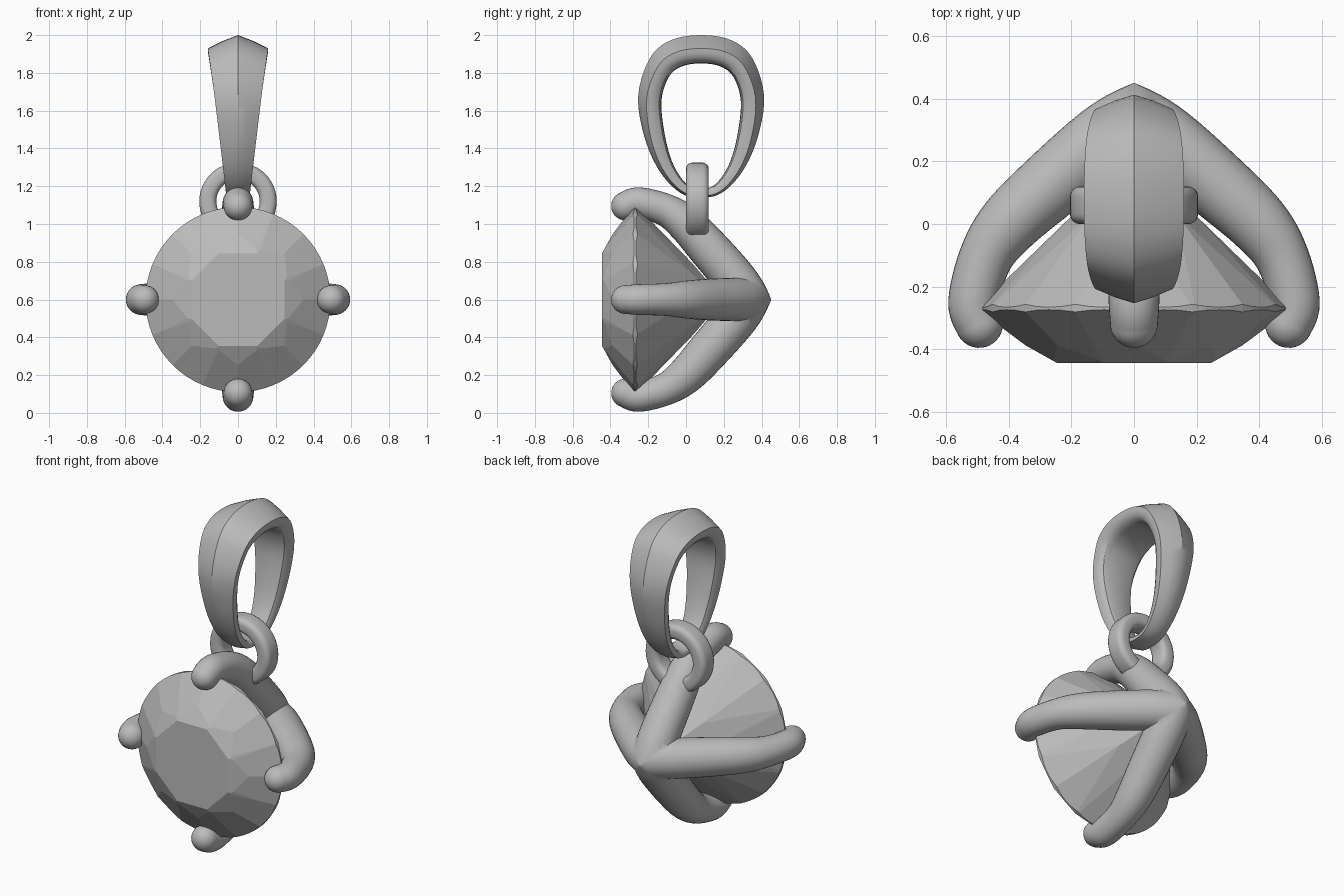
import bpy, bmesh
from math import pi, sin, cos
from mathutils import Vector, Matrix

if "Cube" in bpy.data.objects:
    bpy.data.objects.remove(bpy.data.objects["Cube"])

metal = bpy.data.materials.new("grey")
metal.diffuse_color = (0.5, 0.5, 0.5, 1)
metal.use_nodes = True
metal.node_tree.nodes["Principled BSDF"].inputs["Base Color"].default_value = metal.diffuse_color


def finish(bm, name, smooth=None):
    """Turn a bmesh into an object; smooth is the sharp-edge angle in degrees."""
    bmesh.ops.recalc_face_normals(bm, faces=bm.faces)
    me = bpy.data.meshes.new(name)
    bm.to_mesh(me)
    bm.free()
    me.materials.append(metal)
    ob = bpy.data.objects.new(name, me)
    bpy.context.collection.objects.link(ob)
    if smooth:
        bpy.ops.object.select_all(action='DESELECT')
        ob.select_set(True)
        bpy.context.view_layer.objects.active = ob
        bpy.ops.object.shade_smooth_by_angle(angle=smooth * pi / 180)
    return ob


def spline(pts, steps, closed=False):
    """Catmull-Rom curve through points of any dimension."""
    n, out = len(pts), []
    for i in range(n if closed else n - 1):
        if closed:
            q = [pts[(i + k) % n] for k in (-1, 0, 1, 2)]
        else:
            q = [pts[min(max(i + k, 0), n - 1)] for k in (-1, 0, 1, 2)]
        for s in range(steps):
            t = s / steps
            out.append([0.5 * (2 * b + (c - a) * t + (2 * a - 5 * b + 4 * c - d) * t * t
                               + (3 * b - a - 3 * c + d) * t ** 3) for a, b, c, d in zip(*q)])
    if not closed:
        out.append(list(pts[-1]))
    return out


def skin(bm, rings, closed=False):
    """Join rings of points with quads."""
    vs = [[bm.verts.new(p) for p in r] for r in rings]
    m = len(vs[0])
    for i in range(len(vs) if closed else len(vs) - 1):
        a, b = vs[i], vs[(i + 1) % len(vs)]
        for j in range(m):
            bm.faces.new((a[j], a[(j + 1) % m], b[(j + 1) % m], b[j]))
    return vs


# Gemstone: a round disc cut by facet planes (brilliant cut)
R = 0.49
bm = bmesh.new()
bmesh.ops.create_cone(bm, cap_ends=True, segments=64, radius1=R, radius2=R, depth=1.2)


def facet(theta, slope, r, h, side):
    co = Vector((r * cos(theta), r * sin(theta), h * side))
    no = Vector((slope * cos(theta), slope * sin(theta), side))
    bmesh.ops.bisect_plane(bm, geom=bm.verts[:] + bm.edges[:] + bm.faces[:], dist=1e-5,
                           plane_co=co, plane_no=no.normalized(), clear_outer=True)
    bmesh.ops.holes_fill(bm, edges=[e for e in bm.edges if e.is_boundary], sides=0)


facet(0, 0, 0, 0.175, 1)                              # table
for k in range(8):
    a = (k + 0.5) * pi / 4
    facet(a, 0.733, R, 0.012, 1)                      # crown mains
    facet(k * pi / 4, 0.56, 0.245, 0.175, 1)          # stars
    facet(a, 0.93, R, 0.012, -1)                      # pavilion mains
    for s in (-1, 1):
        facet(a + s * pi / 16, 0.76, R, 0.004, 1)     # upper girdle
        facet(a + s * pi / 16, 0.99, R, 0.004, -1)    # lower girdle
bmesh.ops.transform(bm, verts=bm.verts,
                    matrix=Matrix.Translation((0, -0.27, 0.6)) @ Matrix.Rotation(pi / 2, 4, 'X'))
finish(bm, "gemstone")

# Prong setting: one tapered claw, mitred at the back, repeated four times
path = spline([(0.495, -0.32, 0.076), (0.513, -0.25, 0.081), (0.475, -0.11, 0.086),
               (0.40, 0.0, 0.10), (0.265, 0.125, 0.11), (0.08, 0.28, 0.115),
               (-0.06, 0.352, 0.115), (-0.2, 0.40, 0.115)], 6)
bm = bmesh.new()
rings = []


def ring(c, normal, r):
    return [(c.x + normal.x * r * cos(t), c.y + normal.y * r * cos(t), r * sin(t))
            for t in (2 * pi * j / 32 for j in range(32))]


for i, (u, y, r) in enumerate(path):
    p, q = path[max(i - 1, 0)], path[min(i + 1, len(path) - 1)]
    tan = Vector((q[0] - p[0], q[1] - p[1], 0)).normalized()
    nor = Vector((-tan.y, tan.x, 0))
    c = Vector((u, y, 0))
    if i == 0:                                        # rounded tip
        for k in range(8):
            f = (k + 0.3) / 8 * pi / 2
            rings.append(ring(c - tan * r * cos(f), nor, r * sin(f)))
    rings.append(ring(c, nor, r))
vs = skin(bm, rings)
bm.faces.new(vs[0])
for s in (-1, 1):
    bmesh.ops.bisect_plane(bm, geom=bm.verts[:] + bm.edges[:] + bm.faces[:], dist=1e-5,
                           plane_co=(0, 0, 0), plane_no=(-1, 0, s), clear_outer=True)
claw = bm.verts[:] + bm.edges[:] + bm.faces[:]
for k in (1, 2, 3):
    d = bmesh.ops.duplicate(bm, geom=claw)["geom"]
    bmesh.ops.rotate(bm, verts=[v for v in d if isinstance(v, bmesh.types.BMVert)],
                     cent=(0, 0, 0), matrix=Matrix.Rotation(k * pi / 2, 3, 'Y'))
bmesh.ops.remove_doubles(bm, verts=bm.verts, dist=1e-4)
bmesh.ops.translate(bm, verts=bm.verts, vec=(0, 0, 0.6))
finish(bm, "prong_setting", 40)

# Jump ring: rounded rectangle section turned about the y axis
section = []
for k, (sr, sy) in enumerate(((1, 1), (-1, 1), (-1, -1), (1, -1))):
    for j in range(5):
        t = k * pi / 2 + j * pi / 8
        section.append((0.16 + sr * 0.013 + 0.032 * cos(t), 0.06 + sy * 0.028 + 0.032 * sin(t)))
bm = bmesh.new()
skin(bm, [[(r * cos(a), y, 1.12 + r * sin(a)) for r, y in section]
          for a in (2 * pi * i / 48 for i in range(48))], closed=True)
finish(bm, "jump_ring", 40)

# Bail: tapering loop with a ridged outer face
outer = [(0, 2.0), (0.16, 1.973), (0.27, 1.88), (0.333, 1.68), (0.30, 1.46),
         (0.22, 1.28), (0.11, 1.165), (0, 1.14)]
inner = [(0, 1.85), (0.10, 1.835), (0.17, 1.78), (0.21, 1.65), (0.19, 1.46),
         (0.145, 1.31), (0.075, 1.21), (0, 1.185)]
half = [o + i for o, i in zip(outer, inner)]
loop = half + [(-a, b, -c, d) for a, b, c, d in half[-2:0:-1]]
rings = []
for oy, oz, iy, iz in spline(loop, 5, closed=True):
    k = min(max((oz - 1.14) / 0.86, 0), 1)
    w = 0.062 + 0.098 * k                             # half width
    sh = 0.80 - 0.27 * k                              # shoulder height
    side = [(w, sh), (w * 0.99, sh * 0.7), (w * 0.94, sh * 0.4), (w * 0.82, sh * 0.15),
            (w * 0.6, 0.02)]
    prof = ([(0, 1), (w * 0.5, (1 + sh) / 2 + 0.03)] + side + [(0, 0)]
            + [(-x, t) for x, t in side[::-1]] + [(-w * 0.5, (1 + sh) / 2 + 0.03)])
    rings.append([(x, 0.08 + iy + (oy - iy) * t, iz + (oz - iz) * t) for x, t in prof])
bm = bmesh.new()
skin(bm, rings, closed=True)
finish(bm, "bail", 33)
